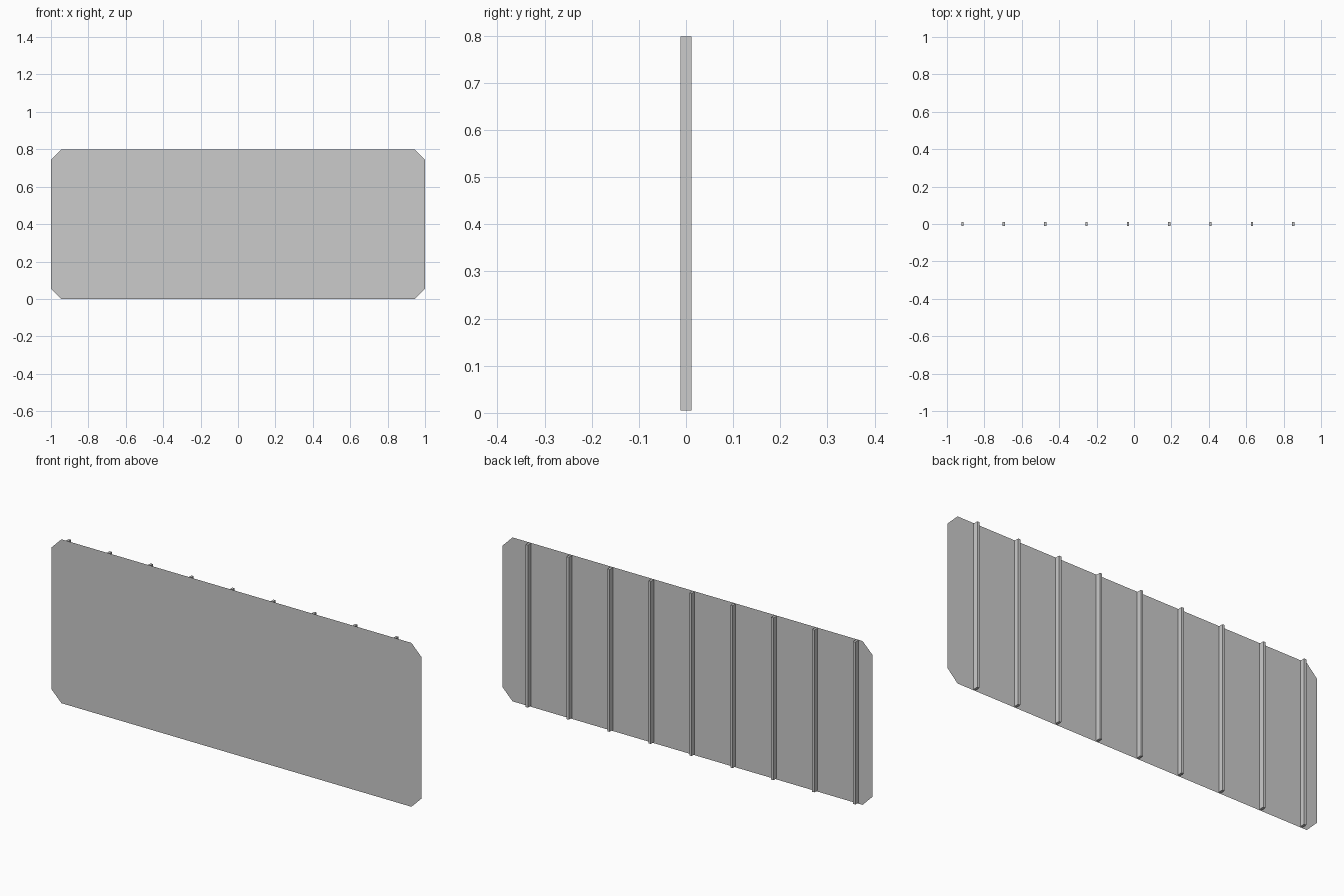
import bpy, bmesh

if "Cube" in bpy.data.objects:
    bpy.data.objects.remove(bpy.data.objects["Cube"])

FRONT, BACK = -0.012, 0.012      # y of the sheet and of the rib backs


def add_object(name, bm):
    mesh = bpy.data.meshes.new(name)
    bm.to_mesh(mesh)
    bm.free()
    obj = bpy.data.objects.new(name, mesh)
    bpy.context.collection.objects.link(obj)
    return obj


# Thin sheet with cut corners
bm = bmesh.new()
c = 0.055
outline = [(-1 + c, 0), (1 - c, 0), (1, c), (1, 0.8 - c),
           (1 - c, 0.8), (-1 + c, 0.8), (-1, 0.8 - c), (-1, c)]
bm.faces.new([bm.verts.new((x, FRONT, z)) for x, z in outline])
add_object("panel_sheet", bm)


# Upright stiffening ribs along the back
def rib(name, x, width=0.012, z0=0.005, z1=0.798):
    bm = bmesh.new()
    bmesh.ops.create_cube(bm, size=1)
    bmesh.ops.scale(bm, vec=(width, BACK - FRONT, z1 - z0), verts=bm.verts)
    bmesh.ops.translate(bm, vec=(x, (FRONT + BACK) / 2, (z0 + z1) / 2), verts=bm.verts)
    # open against the sheet
    hidden = [f for f in bm.faces if f.normal.y < -0.5]
    bmesh.ops.delete(bm, geom=hidden, context='FACES')
    add_object(name, bm)


for i in range(9):
    rib(f"back_rib_{i + 1}", -0.917 + i * 0.2211)
